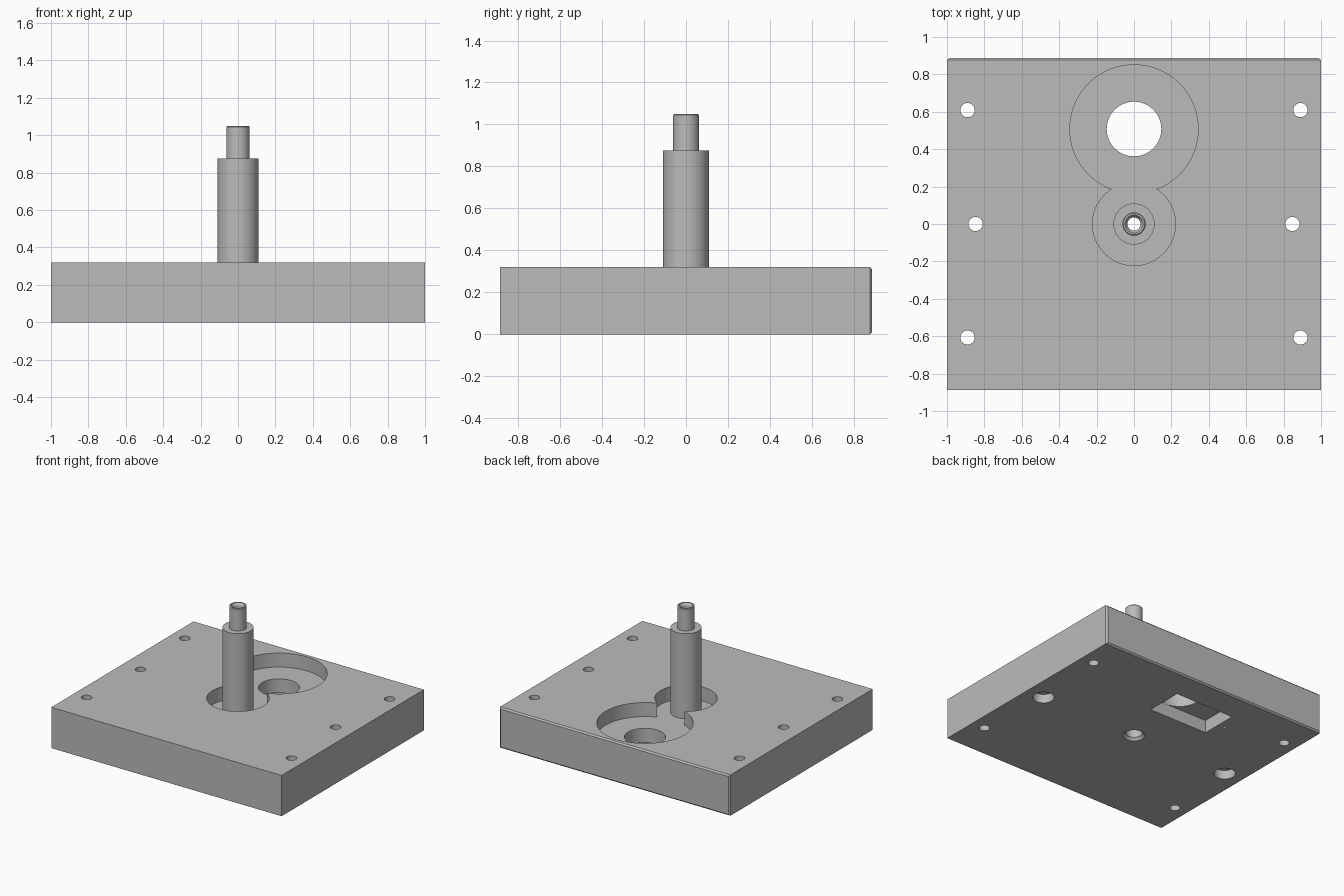
import bpy, bmesh, math
from mathutils import Matrix

cube = bpy.data.objects.get("Cube")
if cube:
    bpy.data.objects.remove(cube, do_unlink=True)

grey = bpy.data.materials.new("neutral grey")
grey.use_nodes = True
COLOUR = (0.5, 0.5, 0.5, 1)
grey.diffuse_color = COLOUR
grey.node_tree.nodes["Principled BSDF"].inputs["Base Color"].default_value = COLOUR

HEIGHT, DEPTH = 0.32, 1.775      # plate thickness and depth
FLOOR, SLOT_TOP = 0.21, 0.1      # pocket floor and underside slot ceiling
WHEEL_Y, WHEEL_R = 0.508, 0.147  # large hole
BELOW, ABOVE = -0.1, 0.5         # overshoot for cutters


def make_object(name, bm):
    bmesh.ops.recalc_face_normals(bm, faces=bm.faces)
    mesh = bpy.data.meshes.new(name)
    bm.to_mesh(mesh)
    bm.free()
    mesh.materials.append(grey)
    obj = bpy.data.objects.new(name, mesh)
    bpy.context.collection.objects.link(obj)
    return obj


def box(name, x0, x1, y0, y1, z0, z1):
    bm = bmesh.new()
    size = Matrix.Diagonal((x1 - x0, y1 - y0, z1 - z0, 1))
    place = Matrix.Translation(((x0 + x1) / 2, (y0 + y1) / 2, (z0 + z1) / 2))
    bmesh.ops.create_cube(bm, size=1, matrix=place @ size)
    return bm


def cylinder(x, y, r0, z0, z1, r1=None, sides=48):
    bm = bmesh.new()
    bmesh.ops.create_cone(bm, cap_ends=True, segments=sides, radius1=r0,
                          radius2=r0 if r1 is None else r1, depth=z1 - z0,
                          matrix=Matrix.Translation((x, y, (z0 + z1) / 2)))
    return bm


def activate(obj):
    bpy.ops.object.select_all(action="DESELECT")
    obj.select_set(True)
    bpy.context.view_layer.objects.active = obj


def cut(target, bm):
    cutter = make_object("cutter", bm)
    cutter.hide_render = True
    mod = target.modifiers.new("cut", "BOOLEAN")
    mod.operation, mod.solver, mod.object = "DIFFERENCE", "EXACT", cutter
    activate(target)
    bpy.ops.object.modifier_apply(modifier=mod.name)
    bpy.data.objects.remove(cutter, do_unlink=True)


def smooth(obj):
    activate(obj)
    bpy.ops.object.shade_smooth_by_angle(angle=math.radians(25))


# Base plate with a small chamfer around its back face
bm = box("plate", -1, 1, -DEPTH / 2, DEPTH / 2, 0, HEIGHT)
back = max(bm.faces, key=lambda f: f.calc_center_median().y)
bmesh.ops.bevel(bm, geom=list(back.edges), offset=0.011, segments=1, affect="EDGES")
plate = make_object("base_plate", bm)

# Two merged round pockets in the top
cut(plate, cylinder(0, 0, 0.222, FLOOR, ABOVE, sides=96))
cut(plate, cylinder(0, WHEEL_Y, 0.343, FLOOR, ABOVE, sides=96))

# Large hole opening into a rectangular slot underneath
cut(plate, box("slot", -0.365, WHEEL_R, WHEEL_Y - WHEEL_R, WHEEL_Y + WHEEL_R,
               BELOW, SLOT_TOP))
cut(plate, cylinder(0, WHEEL_Y, WHEEL_R - 0.001, SLOT_TOP - 0.02, ABOVE, sides=64))

# Blind screw holes at the ends of the slot
for x in (-0.419, 0.183):
    cut(plate, cylinder(x, WHEEL_Y, 0.012, BELOW, 0.08, sides=16))

# Mounting holes along both sides, the middle pair counterbored below
for side in (-1, 1):
    for y in (-0.607, 0.609):
        cut(plate, cylinder(side * 0.89, y, 0.038, BELOW, ABOVE, sides=32))
    cut(plate, cylinder(side * 0.847, 0, 0.038, BELOW, ABOVE, sides=32))
    cut(plate, cylinder(side * 0.847, 0, 0.077, BELOW, 0.07))

# Central bore with a countersunk mouth
cut(plate, cylinder(0, 0, 0.035, BELOW, ABOVE))
cut(plate, cylinder(0, 0, 0.06, BELOW, 0.17))
cut(plate, cylinder(0, 0, 0.096, -0.02, 0.02, r1=0.06))
smooth(plate)

# Hollow stepped post, turned from a profile
profile = [(0.035, FLOOR), (0.11, FLOOR), (0.11, 0.877), (0.062, 0.877),
           (0.062, 1.045), (0.057, 1.05), (0.048, 1.05), (0.035, 1.03)]
bm = bmesh.new()
verts = [bm.verts.new((r, 0, z)) for r, z in profile]
edges = [bm.edges.new((a, b)) for a, b in zip(verts, verts[1:] + verts[:1])]
bmesh.ops.spin(bm, geom=verts + edges, cent=(0, 0, 0), axis=(0, 0, 1),
               angle=math.tau, steps=64, use_merge=True)
bmesh.ops.remove_doubles(bm, verts=bm.verts, dist=0.0001)
smooth(make_object("stepped_post", bm))
